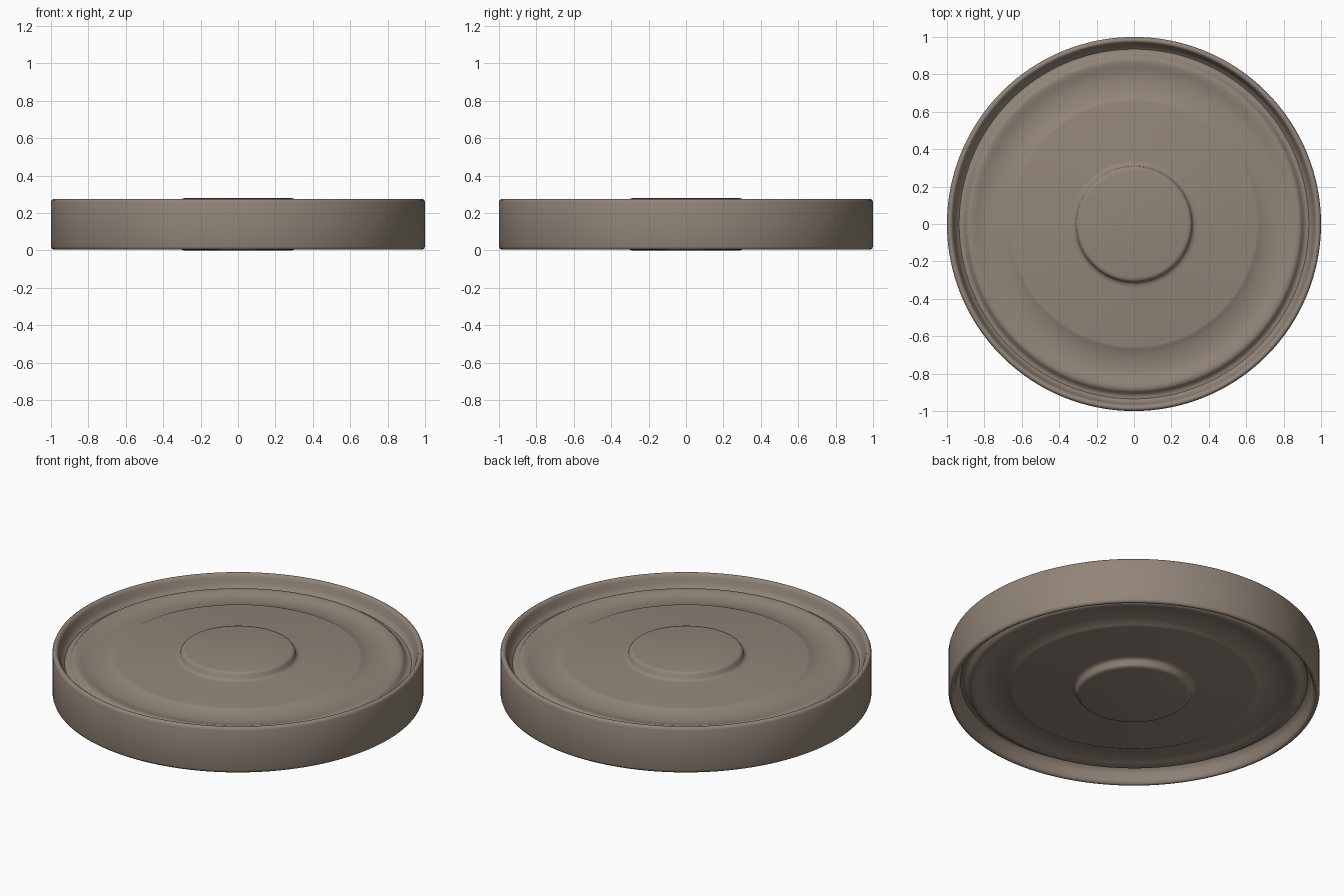
import bpy, bmesh, math

if "Cube" in bpy.data.objects:
    bpy.data.objects.remove(bpy.data.objects["Cube"])

N = 128      # steps around the axis
MID = 0.14   # mirror height

# upper half of the wheel profile: (radius, height)
top = [
    # hub
    (0.0, 0.28), (0.285, 0.28), (0.30, 0.277), (0.308, 0.268), (0.312, 0.248), (0.322, 0.238), (0.34, 0.235),
    # flat disc and its soft step
    (0.655, 0.235), (0.665, 0.233), (0.675, 0.228), (0.70, 0.220), (0.74, 0.212), (0.78, 0.210),
    # raised ring
    (0.81, 0.212), (0.84, 0.220), (0.865, 0.227), (0.885, 0.227), (0.897, 0.218),
    # groove and rim wall
    (0.907, 0.203), (0.92, 0.194), (0.935, 0.194), (0.948, 0.205), (0.958, 0.225),
    (0.966, 0.255), (0.972, 0.270), (0.98, 0.275),
    # outer tread edge
    (0.988, 0.275), (0.996, 0.270), (1.0, 0.258),
]
# lower half mirrors the upper one
profile = top + [(r, 2 * MID - z) for r, z in reversed(top)]

bm = bmesh.new()
rings = []
for r, z in profile:
    if r == 0:
        rings.append([bm.verts.new((0, 0, z))] * N)
    else:
        rings.append([bm.verts.new((r * math.cos(2 * math.pi * i / N),
                                    r * math.sin(2 * math.pi * i / N), z)) for i in range(N)])
for a, b in zip(rings, rings[1:]):
    for i in range(N):
        j = (i + 1) % N
        quad = list(dict.fromkeys((a[i], b[i], b[j], a[j])))
        bm.faces.new(quad)
bmesh.ops.recalc_face_normals(bm, faces=bm.faces)

mesh = bpy.data.meshes.new("wheel_disc")
bm.to_mesh(mesh)
bm.free()
disc = bpy.data.objects.new("wheel_disc", mesh)
bpy.context.collection.objects.link(disc)

# one warm grey-brown colour
mat = bpy.data.materials.new("warm taupe")
mat.diffuse_color = (0.29, 0.235, 0.19, 1)
mat.use_nodes = True
mat.node_tree.nodes["Principled BSDF"].inputs["Base Color"].default_value = mat.diffuse_color
mesh.materials.append(mat)

bpy.context.view_layer.objects.active = disc
disc.select_set(True)
bpy.ops.object.shade_smooth_by_angle(angle=math.radians(40))
